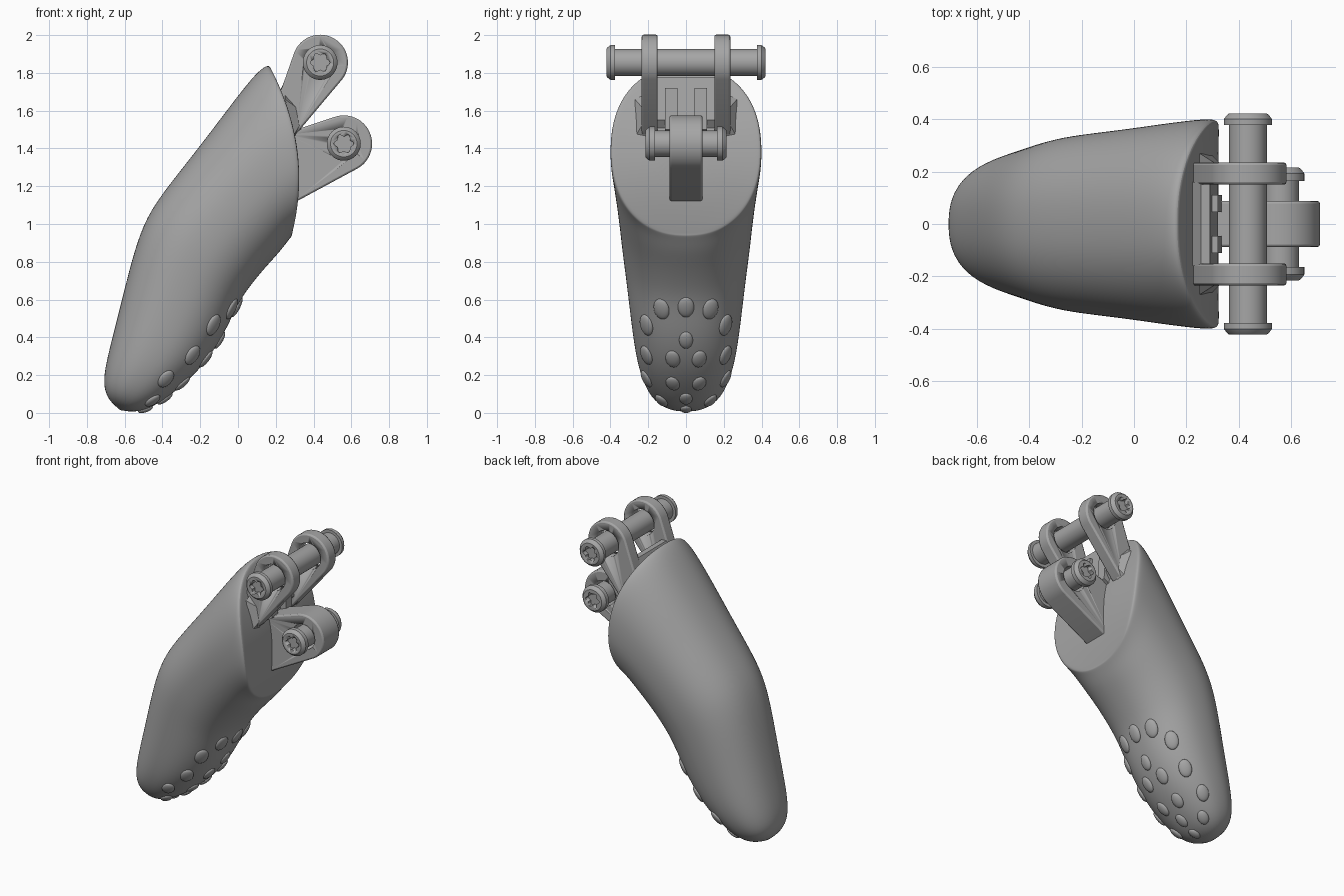
import bpy, bmesh, math
from mathutils import Vector, Matrix
from mathutils.bvhtree import BVHTree

cube = bpy.data.objects.get("Cube")
if cube:
    bpy.data.objects.remove(cube, do_unlink=True)

# One matte grey for every part
grey = bpy.data.materials.new("matte grey")
grey.use_nodes = True
GREY = (0.38, 0.38, 0.38, 1)
grey.diffuse_color = GREY
grey.node_tree.nodes["Principled BSDF"].inputs["Base Color"].default_value = GREY


def make_object(name, bm, angle=35):
    bmesh.ops.recalc_face_normals(bm, faces=bm.faces)
    mesh = bpy.data.meshes.new(name)
    bm.to_mesh(mesh)
    bm.free()
    mesh.materials.append(grey)
    ob = bpy.data.objects.new(name, mesh)
    bpy.context.collection.objects.link(ob)
    activate(ob)
    bpy.ops.object.shade_smooth_by_angle(angle=math.radians(angle))
    return ob


def activate(ob):
    bpy.ops.object.select_all(action='DESELECT')
    ob.select_set(True)
    bpy.context.view_layer.objects.active = ob


def apply_modifier(ob, kind, **settings):
    mod = ob.modifiers.new(kind.lower(), kind)
    for key, value in settings.items():
        setattr(mod, key, value)
    activate(ob)
    bpy.ops.object.modifier_move_to_index(modifier=mod.name, index=0)
    bpy.ops.object.modifier_apply(modifier=mod.name)


def cut(ob, cutter):
    apply_modifier(ob, 'BOOLEAN', operation='DIFFERENCE', solver='EXACT', object=cutter)
    bpy.data.objects.remove(cutter, do_unlink=True)


def circle(cx, cz, r, n=48, lobes=0):
    pts = []
    for i in range(n):
        a = math.tau * i / n
        k = r * (1 + lobes * math.cos(6 * a))
        pts.append((cx + k * math.cos(a), cz + k * math.sin(a)))
    return pts


def prism(name, pts, y0, y1):
    """Extrude an x-z outline along y."""
    bm = bmesh.new()
    rings = [[bm.verts.new((x, y, z)) for x, z in pts] for y in (y0, y1)]
    bm.faces.new(rings[0])
    bm.faces.new(rings[1][::-1])
    n = len(pts)
    for i in range(n):
        j = (i + 1) % n
        bm.faces.new((rings[0][i], rings[0][j], rings[1][j], rings[1][i]))
    return make_object(name, bm)


def hull(name, points):
    bm = bmesh.new()
    for p in points:
        bm.verts.new(p)
    res = bmesh.ops.convex_hull(bm, input=bm.verts)
    loose = [v for v in bm.verts if not v.link_faces]
    bmesh.ops.delete(bm, geom=loose, context='VERTS')
    bmesh.ops.dissolve_limit(bm, angle_limit=0.01, verts=bm.verts, edges=bm.edges)
    return make_object(name, bm)


def lug(name, centre, r, base, y0, y1, hole):
    """Rounded ear tapering into its base, with a pin hole."""
    outline = circle(*centre, r) + base
    ob = hull(name, [(x, y, z) for y in (y0, y1) for x, z in outline])
    apply_modifier(ob, 'BEVEL', width=0.01, segments=2, limit_method='ANGLE')
    cut(ob, prism("hole_cutter", circle(*centre, hole), y0 - 0.1, y1 + 0.1))
    return ob


def pin(name, centre, half, shaft, head, head_len):
    """Turned pin along y with domed heads and lobed sockets."""
    cx, cz = centre
    side = [(half, head * 0.78), (half - 0.006, head * 0.87), (half - 0.022, head),
            (half - head_len, head), (half - head_len, shaft)]
    profile = side + [(-y, r) for y, r in reversed(side)]
    bm = bmesh.new()
    rings = [[bm.verts.new((x, y, z)) for x, z in circle(cx, cz, r)] for y, r in profile]
    for a, b in zip(rings, rings[1:]):
        for i in range(len(a)):
            j = (i + 1) % len(a)
            bm.faces.new((a[i], a[j], b[j], b[i]))
    bm.faces.new(rings[0])
    bm.faces.new(rings[-1])
    ob = make_object(name, bm)
    for s in (-1, 1):
        ends = sorted((s * (half - 0.03), s * (half + 0.03)))
        cut(ob, prism("socket_cutter", circle(cx, cz, 0.045, lobes=0.16), *ends))
    return ob


# Finger shell: back point, pad point, half width, bulge
stations = [
    ((-0.69, 0.075), (-0.53, 0.003), 0.12, 0),
    ((-0.715, 0.15), (-0.43, 0.04), 0.19, 0),
    ((-0.70, 0.26), (-0.31, 0.13), 0.238, 0),
    ((-0.665, 0.40), (-0.18, 0.25), 0.27, 0),
    ((-0.61, 0.62), (-0.07, 0.42), 0.295, 0),
    ((-0.55, 0.86), (0.0, 0.58), 0.318, 0),
    ((-0.485, 1.04), (0.07, 0.68), 0.337, 0),
    ((-0.38, 1.19), (0.15, 0.775), 0.35, 0),
    ((-0.22, 1.39), (0.22, 0.85), 0.366, 0.01),
    ((-0.05, 1.615), (0.265, 0.91), 0.386, 0.03),
    ((0.08, 1.785), (0.285, 0.935), 0.4, 0.065),
    ((0.145, 1.84), (0.285, 0.94), 0.402, 0.085),
]
SIDES = 40


def section(bm, back, pad, half, bulge, scale=1.0):
    back, pad = Vector(back), Vector(pad)
    mid, arm = (back + pad) / 2, (back - pad) / 2
    ring = []
    for i in range(SIDES):
        a = math.tau * i / SIDES
        c, s = math.cos(a), math.sin(a)
        t = scale * math.copysign(abs(c) ** 0.88, c)
        w = scale * math.copysign(abs(s) ** 0.88, s)
        p = mid + arm * t
        ring.append(bm.verts.new((p.x + bulge * (1 - t * t), half * w, p.y)))
    return ring


bm = bmesh.new()
rings = [section(bm, *s) for s in stations]
rim = ((0.163, 1.845), (0.285, 0.945), 0.4, 0.09)
rings += [section(bm, *rim, scale=k) for k in (0.985, 0.95, 0.6, 0.25)]
for a, b in zip(rings, rings[1:]):
    for i in range(SIDES):
        j = (i + 1) % SIDES
        bm.faces.new((a[i], a[j], b[j], b[i]))
tip = bm.verts.new((-0.625, 0, 0.012))
for i in range(SIDES):
    bm.faces.new((tip, rings[0][i], rings[0][i - 1]))
bm.faces.new(rings[-1])
shell = make_object("finger_shell", bm, 50)
apply_modifier(shell, 'SUBSURF', levels=2)
activate(shell)
bpy.ops.object.shade_smooth_by_angle(angle=math.radians(50))

# Grip bumps laid on the pad surface (side offset, height, size)
tree = BVHTree.FromObject(shell, bpy.context.evaluated_depsgraph_get())
bumps = [(0, 0.56, 1), (0.13, 0.55, 1), (0.21, 0.465, 1), (0, 0.385, 0.85),
         (0.07, 0.285, 0.9), (0.21, 0.305, 0.95), (0.07, 0.155, 0.85),
         (0.21, 0.18, 0.9), (0, 0.075, 0.8), (0.13, 0.065, 0.8), (0, 0.02, 0.7)]
bm = bmesh.new()
for y, z, size in bumps:
    for s in ((-1, 1) if y else (1,)):
        loc, normal, _, _ = tree.ray_cast(Vector((2, y * s, z)), Vector((-1, 0, 0)))
        if loc is None:
            continue
        up = Vector((0.6, 0.35 * s * y / 0.21, 0.8))
        up = (up - normal * up.dot(normal)).normalized()
        turn = Matrix((normal.cross(up), up, normal)).transposed().to_4x4()
        shape = Matrix.Diagonal((0.043 * size, 0.06 * size, 0.017, 1))
        bmesh.ops.create_uvsphere(bm, u_segments=24, v_segments=12, radius=1,
                                  matrix=Matrix.Translation(loc) @ turn @ shape)
make_object("grip_bumps", bm, 60)

# Twin upper lugs with flared feet, joined by a web
UPPER, LOWER = (0.435, 1.855), (0.56, 1.425)
upper_base = [(0.225, 1.70), (0.2, 1.6), (0.29, 1.46), (0.32, 1.49)]
for side, label in ((1, "left"), (-1, "right")):
    y0, y1 = sorted((side * 0.15, side * 0.235))
    lug(label + "_upper_lug", UPPER, 0.147, upper_base, y0, y1, 0.088)
    foot = [(x, side * 0.27, z) for x, z in ((0.25, 1.66), (0.29, 1.46))]
    foot += [(x, side * 0.2, z) for x, z in ((0.25, 1.7), (0.36, 1.58), (0.29, 1.44))]
    hull(label + "_lug_foot", foot)
    # Slim rib beside the lower lug
    y0, y1 = sorted((side * 0.045, side * 0.11))
    prism(label + "_rib", [(0.25, 1.72), (0.32, 1.72), (0.335, 1.5), (0.25, 1.45)], y0, y1)
prism("lug_web", [(0.2, 1.66), (0.255, 1.775), (0.29, 1.775), (0.32, 1.55), (0.25, 1.45)],
      -0.16, 0.16)

# Single lower lug
lower_base = [(0.25, 1.095), (0.32, 1.125), (0.32, 1.5), (0.25, 1.48)]
lug("lower_lug", LOWER, 0.15, lower_base, -0.088, 0.088, 0.085)

# Hinge pins
pin("upper_pin", UPPER, 0.422, 0.072, 0.092, 0.045)
pin("lower_pin", LOWER, 0.215, 0.07, 0.09, 0.05)
